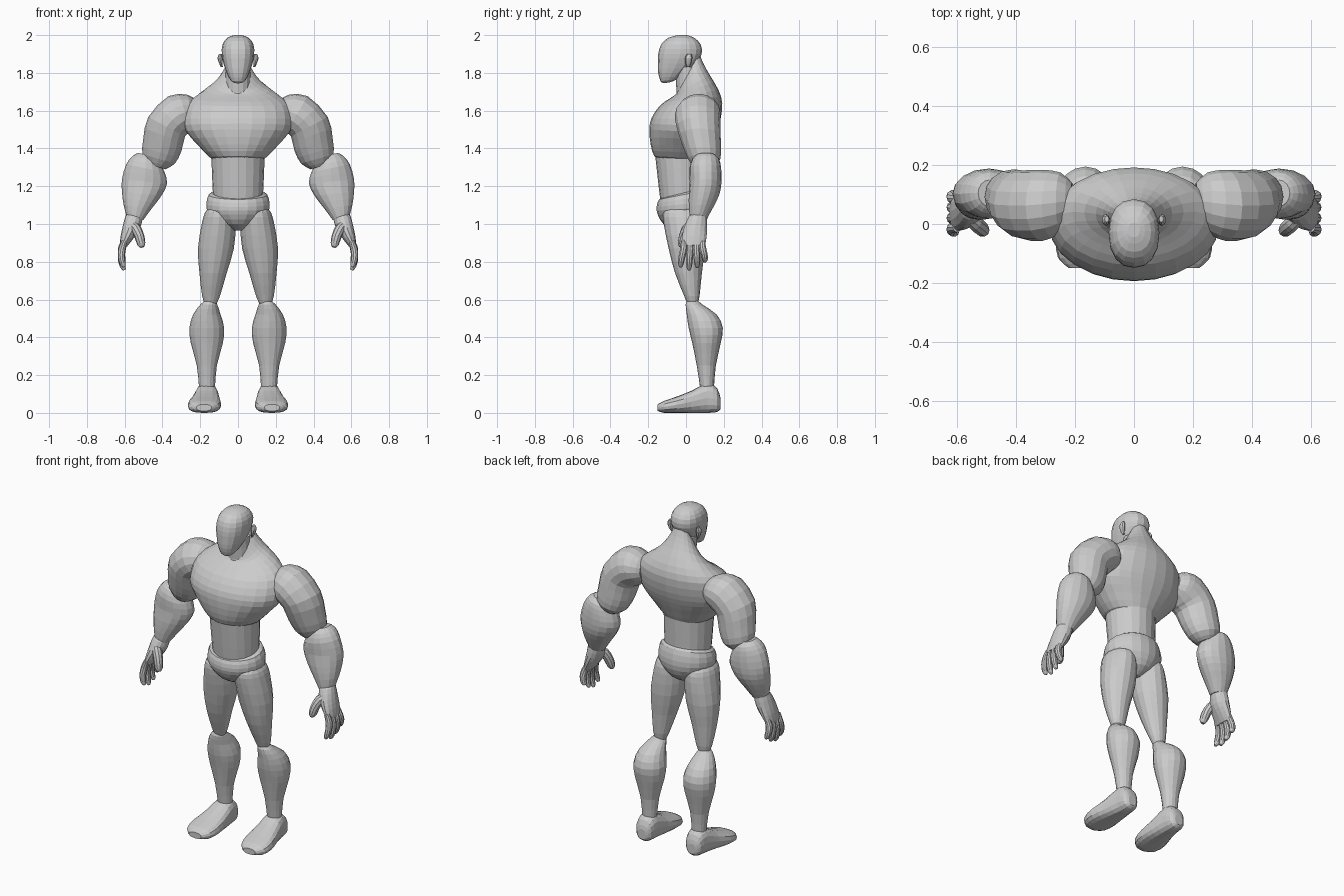
import bpy, bmesh, math
from mathutils import Vector


def spline(a, b, c, d, t):
    return 0.5 * (2 * b + (c - a) * t + (2 * a - 5 * b + 4 * c - d) * t * t
                  + (3 * b - a - 3 * c + d) * t ** 3)


def loft(name, rings, sides=16, steps=2, power=1.0, mirror=False):
    """Skin elliptical rings (centre, half axis u, half axis v) along a smooth spline."""
    n = len(rings)
    full = []
    for i in range(n - 1):
        ctrl = [rings[max(0, min(n - 1, i + k))] for k in (-1, 0, 1, 2)]
        for s in range(steps):
            full.append([spline(*[Vector(c[j]) for c in ctrl], s / steps) for j in range(3)])
    full.append([Vector(p) for p in rings[-1]])
    bm = bmesh.new()
    loops = []
    for c, u, v in full:
        loop = []
        for k in range(sides):
            a = 2 * math.pi * k / sides
            ca, sa = math.cos(a), math.sin(a)
            ca = math.copysign(abs(ca) ** power, ca)
            sa = math.copysign(abs(sa) ** power, sa)
            p = c + u * ca + v * sa
            p.z = max(p.z, 0)
            loop.append(bm.verts.new(p))
        loops.append(loop)
    for a, b in zip(loops, loops[1:]):
        for k in range(sides):
            m = (k + 1) % sides
            bm.faces.new((a[k], a[m], b[m], b[k]))
    bm.faces.new(loops[0])
    bm.faces.new(loops[-1])
    bmesh.ops.recalc_face_normals(bm, faces=bm.faces)
    me = bpy.data.meshes.new(name)
    bm.to_mesh(me)
    bm.free()
    ob = bpy.data.objects.new(name, me)
    bpy.context.collection.objects.link(ob)
    if mirror:
        ob.modifiers.new("Mirror", 'MIRROR').use_mirror_merge = False
    return ob


def slab(rx, yf, zf, yb, zb, cx=0):
    """Ring spanning a front point and a back point, half width rx."""
    return ((cx, (yf + yb) / 2, (zf + zb) / 2), (rx, 0, 0), (0, (yb - yf) / 2, (zb - zf) / 2))


def level(z, x0, x1, y0, y1):
    """Horizontal ring given by its extents."""
    return slab((x1 - x0) / 2, y0, z, y1, z, (x0 + x1) / 2)


def tilted(x, z, a, y0, y1, deg):
    """Arm ring: half width a in the xz plane at an angle, y extents y0 to y1."""
    r = math.radians(deg)
    return ((x, (y0 + y1) / 2, z), (a * math.cos(r), 0, a * math.sin(r)), (0, (y1 - y0) / 2, 0))


# Head, ears and neck
loft("head", [slab(.02, -.12, 1.745, -.085, 1.75), slab(.04, -.135, 1.757, -.05, 1.765),
              level(1.80, -.06, .06, -.147, 0), level(1.85, -.077, .077, -.149, .055),
              level(1.90, -.086, .086, -.147, .083), level(1.95, -.082, .082, -.132, .078),
              level(1.985, -.058, .058, -.095, .045), level(2.0, -.02, .02, -.045, .005)], 16, 2, .88)
loft("ear", [level(1.83, .08, .09, .005, .018), level(1.85, .082, .1, -.004, .028),
             level(1.88, .082, .109, -.006, .034), level(1.9, .085, .1, .006, .028)], 8, 2, mirror=True)
loft("neck", [level(1.62, -.08, .08, -.06, .1), level(1.70, -.07, .07, -.05, .09),
              level(1.83, -.066, .066, -.06, .075)])

# Chest with sloping trapezius, waist and pelvis
loft("torso", [slab(.10, -.13, 1.33, .08, 1.33), slab(.15, -.168, 1.36, .10, 1.345),
               slab(.21, -.187, 1.42, .13, 1.41), slab(.275, -.194, 1.50, .16, 1.48),
               slab(.288, -.183, 1.56, .182, 1.55), slab(.27, -.14, 1.625, .192, 1.64),
               slab(.21, -.09, 1.662, .172, 1.71), slab(.13, -.056, 1.685, .125, 1.79),
               slab(.09, -.045, 1.70, .092, 1.85), slab(.06, -.035, 1.73, .072, 1.90)], 24)
loft("waist", [level(1.12, -.13, .13, -.135, .10), level(1.2, -.135, .135, -.145, .10),
               level(1.38, -.142, .142, -.165, .105)], 20)
loft("pelvis", [slab(.13, -.115, 1.14, .09, 1.19), slab(.155, -.143, 1.13, .112, 1.18),
                slab(.168, -.156, 1.09, .128, 1.12), slab(.155, -.15, 1.05, .125, 1.06),
                slab(.09, -.12, 1.0, .095, 1.0), slab(.03, -.06, .965, .04, .965)], 20)

# Legs
loft("thigh", [level(1.09, .06, .15, -.09, .05), level(1.06, .025, .175, -.12, .09),
               level(1.0, .012, .192, -.118, .102), level(.87, .022, .212, -.092, .10),
               level(.74, .06, .204, -.058, .084), level(.62, .095, .19, -.01, .072),
               level(.575, .115, .175, .008, .062)], 16, mirror=True)
loft("calf", [level(.598, .125, .17, .01, .06), level(.575, .11, .198, -.002, .085),
              level(.52, .092, .238, .004, .163), level(.45, .073, .257, .014, .195),
              level(.37, .08, .25, .033, .184), level(.25, .112, .218, .057, .158),
              level(.13, .122, .206, .075, .148), level(.08, .125, .2, .08, .145)], 16, mirror=True)


def foot_ring(y, cx, rx, z0, z1):
    return ((cx, y, (z0 + z1) / 2), (rx, 0, 0), (0, 0, (z1 - z0) / 2))


loft("foot", [foot_ring(.182, .165, .025, .02, .08), foot_ring(.165, .165, .05, .005, .13),
              foot_ring(.115, .165, .06, 0, .158), foot_ring(.03, .17, .075, 0, .118),
              foot_ring(-.05, .177, .088, 0, .086), foot_ring(-.115, .18, .078, 0, .064),
              foot_ring(-.15, .18, .04, .01, .045)], 16, 2, .8, mirror=True)

# Arms
loft("upper_arm", [tilted(.21, 1.59, .06, .02, .14, 85), tilted(.25, 1.595, .09, -.03, .175, 80),
                   tilted(.312, 1.58, .112, -.058, .184, 60), tilted(.378, 1.515, .11, -.05, .182, 28),
                   tilted(.40, 1.42, .106, -.02, .185, 17), tilted(.42, 1.345, .09, .01, .182, 16),
                   tilted(.432, 1.305, .05, .04, .15, 18)], 16, mirror=True)
loft("forearm", [tilted(.49, 1.368, .04, .06, .15, 12), tilted(.488, 1.345, .072, .035, .175, 12),
                 tilted(.49, 1.295, .104, .018, .186, 12), tilted(.495, 1.225, .12, .02, .188, 6),
                 tilted(.51, 1.16, .105, .015, .178, 6), tilted(.532, 1.09, .074, .015, .145, 8),
                 tilted(.545, 1.03, .045, .02, .112, 10)], 16, mirror=True)

# Hands: palm, four fingers, thumb
loft("palm", [tilted(.545, 1.05, .035, .03, .10, 12), tilted(.55, 1.035, .046, .012, .112, 12),
              tilted(.566, .98, .045, -.012, .113, 15), tilted(.588, .93, .034, -.022, .11, 15),
              tilted(.607, .885, .02, -.025, .102, 12)], 14, mirror=True)


def digit(name, pts, r):
    rings = []
    for i, p in enumerate(pts):
        p = Vector(p)
        t = (Vector(pts[min(i + 1, len(pts) - 1)]) - Vector(pts[max(i - 1, 0)])).normalized()
        u = t.cross(Vector((0, 1, 0))).normalized()
        s = r * (.85, 1.05, 1, .85, .4)[i]
        rings.append((p, u * s, t.cross(u) * s))
    loft(name, rings, 10, 2, mirror=True)


for name, y, tip in (("index_finger", -.012, .772), ("middle_finger", .022, .756),
                     ("ring_finger", .055, .77), ("little_finger", .087, .80)):
    dy = (y - .04) * .3
    h = .91 - tip
    digit(name, [(.6, y, .91), (.614, y, .91 - h * .3), (.618, y + dy * .6, .91 - h * .6),
                 (.61, y + dy, .91 - h * .87), (.601, y + dy, tip)], .0185)
digit("thumb", [(.565, .03, 1.0), (.54, .005, .975), (.522, -.012, .935),
                (.512, -.022, .895), (.508, -.026, .877)], .026)
